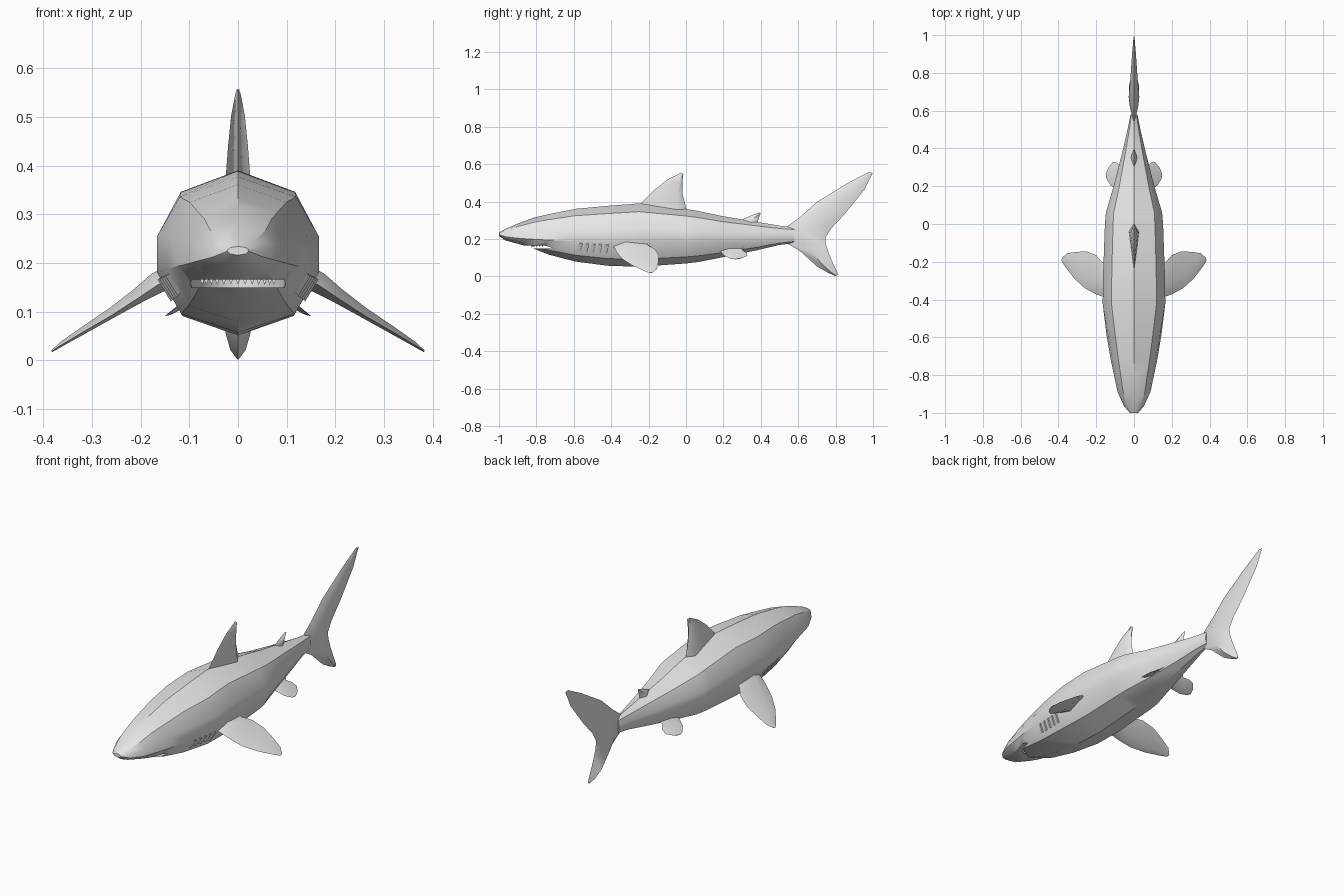
import bpy, bmesh, math
from mathutils import Vector

if "Cube" in bpy.data.objects:
    bpy.data.objects.remove(bpy.data.objects["Cube"])

grey = bpy.data.materials.new("shark_grey")
grey.diffuse_color = (0.8, 0.8, 0.8, 1)
grey.use_nodes = True
grey.node_tree.nodes["Principled BSDF"].inputs["Base Color"].default_value = grey.diffuse_color


def make(name, verts, faces, angle=35):
    me = bpy.data.meshes.new(name)
    me.from_pydata(verts, [], faces)
    bm = bmesh.new()
    bm.from_mesh(me)
    bmesh.ops.recalc_face_normals(bm, faces=bm.faces)
    bm.to_mesh(me)
    bm.free()
    me.materials.append(grey)
    ob = bpy.data.objects.new(name, me)
    bpy.context.collection.objects.link(ob)
    bpy.ops.object.select_all(action='DESELECT')
    ob.select_set(True)
    bpy.context.view_layer.objects.active = ob
    bpy.ops.object.shade_smooth_by_angle(angle=math.radians(angle))
    return ob


def loft(name, rings, angle=35):
    n = len(rings[0])
    verts = [p for ring in rings for p in ring]
    faces = [(i*n + j, i*n + (j+1) % n, (i+1)*n + (j+1) % n, (i+1)*n + j)
             for i in range(len(rings) - 1) for j in range(n)]
    faces += [tuple(range(n)), tuple(range(len(verts) - n, len(verts)))]
    return make(name, verts, faces, angle)


# Body sections: y, top, side ridge, bottom, half width, shoulder width factor
SECTIONS = [
    (-1.0, .234, .224, .216, .022, .95), (-.965, .254, .212, .192, .052, .93),
    (-.89, .286, .203, .172, .087, .92), (-.81, .315, .198, .146, .104, .92),
    (-.73, .333, .194, .115, .121, .93), (-.59, .361, .188, .079, .145, .95),
    (-.42, .377, .180, .057, .166, 1), (-.25, .390, .180, .051, .163, 1),
    (0, .360, .182, .069, .154, 1), (.06, .350, .182, .076, .149, 1),
    (.2, .321, .182, .103, .108, 1), (.38, .291, .190, .140, .062, 1),
    (.50, .271, .200, .168, .034, 1), (.58, .262, .205, .178, .018, 1)]


def half_ring(y, t, r, b, w, k):
    return [Vector(p) for p in (
        (0, y, t), (.72*w*k, y, t - .21*(t-r)), (w*k, y, r + .38*(t-r)),
        (w, y, r), (.7*w, y, b + .31*(r-b)), (0, y, b))]


def mirror(p, s=-1):
    return Vector((p[0]*s, p[1], p[2]))


rings = []
for sec in SECTIONS:
    h = half_ring(*sec)
    rings.append(h + [mirror(p) for p in h[4:0:-1]])
body = loft("body", rings)

# Mouth slit cut under the snout
disc = [(.097*math.cos(a), -.73 + .14*math.sin(a))
        for a in (i*math.tau/24 for i in range(24))]
cutter = loft("mouth_cutter", [[(x, y, z) for x, y in disc] for z in (.150, .166)])
cutter.hide_render = True
cutter.hide_viewport = True
cut = body.modifiers.new("mouth", 'BOOLEAN')
cut.operation = 'DIFFERENCE'
cut.solver = 'EXACT'
cut.object = cutter

# Teeth hanging along the upper jaw
verts, faces = [], []
for i in range(13):
    a = math.radians(-150 + 10*i)
    x, y = .085*math.cos(a), -.715 + .11*math.sin(a)
    o = len(verts)
    verts += [(x - .005, y, .168), (x + .005, y, .168), (x, y + .008, .168),
              (x, y, .155)]
    faces += [(o, o+1, o+2), (o, o+1, o+3), (o+1, o+2, o+3), (o+2, o, o+3)]
make("teeth", verts, faces)


def section_at(y):
    for a, b in zip(SECTIONS, SECTIONS[1:]):
        if a[0] <= y <= b[0]:
            f = (y - a[0]) / (b[0] - a[0])
            return half_ring(*[p + (q - p)*f for p, q in zip(a, b)])


# Gill folds on the lower flanks
for s, side in ((1, "left"), (-1, "right")):
    verts, faces = [], []
    for i in range(5):
        y = -.56 + .035*i
        out = Vector((.005, 0, -.004))
        pts = []
        for f in (.12, .65):
            for dy, lift in ((-.012, 0), (.008, 1), (.010, 0)):
                h = section_at(y + dy - .02*f)
                pts.append(mirror(h[3].lerp(h[4], f) + out*lift, s))
        o = len(verts)
        verts += pts
        faces += [tuple(o + j for j in q) for q in
                  ((0, 1, 4, 3), (1, 2, 5, 4), (2, 0, 3, 5), (0, 1, 2), (3, 4, 5))]
    make("gills_" + side, verts, faces)


def fin(name, stations, normal, peak, s=1):
    """Loft diamond sections; station = leading point, trailing point, half thickness."""
    n = Vector(normal).normalized()
    out = []
    for lead, trail, t in stations:
        a, b = Vector(lead), Vector(trail)
        m = a.lerp(b, peak)
        out.append([mirror(p, s) for p in (a, m + n*t, b, m - n*t)])
    loft(name, out, 50)


def flat(rows):
    """Stations in the centre plane from (lead y, lead z, trail y, trail z, thickness)."""
    return [((0, a, b), (0, c, d), t) for a, b, c, d, t in rows]


# Dorsal fins
fin("dorsal_fin", flat([
    (-.27, .36, .01, .33, .027), (-.23, .402, -.002, .375, .025),
    (-.17, .462, -.018, .44, .020), (-.10, .517, -.020, .50, .014),
    (-.025, .555, -.014, .548, .005)]), (1, 0, 0), .82)
fin("rear_dorsal_fin", flat([
    (.27, .285, .385, .27, .017), (.31, .308, .385, .298, .015),
    (.35, .326, .392, .318, .010), (.390, .341, .399, .337, .003)]), (1, 0, 0), .6)

# Tail fin, upper tip to lower tip
fin("tail_fin", flat([
    (.975, .557, .998, .553, .003), (.87, .502, .955, .465, .010),
    (.70, .398, .85, .335, .020), (.61, .318, .775, .255, .028),
    (.535, .262, .745, .205, .022), (.535, .180, .748, .170, .022),
    (.61, .135, .763, .125, .028), (.70, .053, .788, .065, .026),
    (.755, .022, .808, .022, .016), (.798, .001, .812, .008, .003)]), (1, 0, 0), .4)

# Paired pectoral and pelvic fins
PECTORAL = [
    ((.11, -.41, .175), (.11, -.20, .20), .028),
    ((.165, -.385, .155), (.165, -.205, .168), .022),
    ((.205, -.37, .128), (.20, -.165, .145), .016),
    ((.26, -.34, .092), (.25, -.145, .112), .011),
    ((.315, -.29, .060), (.31, -.148, .072), .008),
    ((.365, -.225, .030), (.355, -.155, .041), .005),
    ((.383, -.195, .018), (.380, -.178, .021), .002)]
PELVIC = [
    ((.05, .17, .150), (.045, .32, .165), .012),
    ((.09, .185, .133), (.07, .30, .142), .009),
    ((.125, .205, .110), (.090, .325, .125), .006),
    ((.146, .24, .094), (.112, .328, .110), .004),
    ((.150, .262, .091), (.135, .300, .098), .002)]
for s, side in ((1, "left"), (-1, "right")):
    fin("pectoral_fin_" + side, PECTORAL, (.58, 0, .81), .35, s)
    fin("pelvic_fin_" + side, PELVIC, (.55, 0, .83), .4, s)
